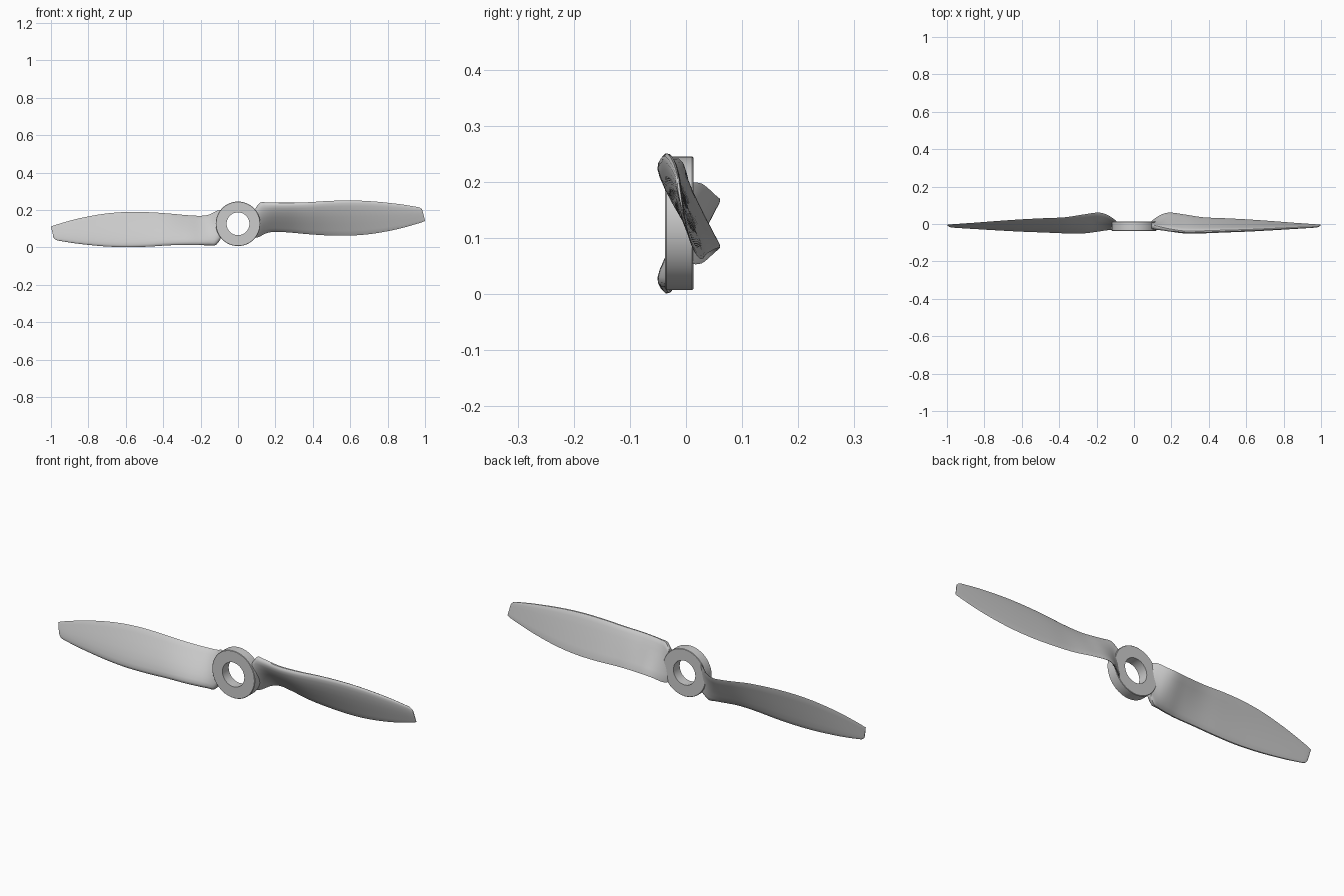
import bpy, bmesh, math
from mathutils import Vector, Matrix

if "Cube" in bpy.data.objects:
    bpy.data.objects.remove(bpy.data.objects["Cube"])

HUB = Vector((0, -0.012, 0.126))

# Blade stations: leading edge x,y,z | trailing edge x,y,z | thickness
STATIONS = [
    (0.095, -0.008, 0.212, 0.085, 0.005, 0.054, 0.034),
    (0.120, -0.018, 0.240, 0.110, 0.028, 0.055, 0.034),
    (0.155, -0.026, 0.240, 0.150, 0.052, 0.075, 0.033),
    (0.200, -0.035, 0.239, 0.195, 0.061, 0.083, 0.032),
    (0.270, -0.044, 0.238, 0.270, 0.051, 0.080, 0.030),
    (0.370, -0.043, 0.241, 0.370, 0.036, 0.071, 0.028),
    (0.480, -0.039, 0.248, 0.480, 0.031, 0.064, 0.025),
    (0.600, -0.035, 0.251, 0.600, 0.025, 0.063, 0.022),
    (0.720, -0.029, 0.246, 0.720, 0.017, 0.073, 0.019),
    (0.850, -0.022, 0.233, 0.850, 0.007, 0.097, 0.015),
    (0.930, -0.018, 0.221, 0.950, 0.000, 0.124, 0.011),
    (0.970, -0.016, 0.213, 0.990, -0.003, 0.137, 0.008),
    (0.986, -0.014, 0.200, 1.000, -0.005, 0.142, 0.004),
]

# Airfoil outline: chord fraction, thickness fraction (positive is the cambered front)
AIRFOIL = [(0, 0), (0.015, 0.26), (0.06, 0.46), (0.14, 0.58), (0.28, 0.64), (0.45, 0.58),
           (0.65, 0.42), (0.85, 0.22), (0.97, 0.10), (1, 0), (0.97, -0.07), (0.8, -0.14),
           (0.55, -0.24), (0.3, -0.34), (0.14, -0.38), (0.06, -0.34), (0.015, -0.22)]


def spline(rows, steps):
    """Catmull-Rom interpolation of whole station rows."""
    out = []
    for i in range(len(rows) - 1):
        p = [rows[max(0, min(len(rows) - 1, i + k))] for k in (-1, 0, 1, 2)]
        for s in range(steps):
            t = s / steps
            out.append([0.5 * (2 * b + (c - a) * t + (2 * a - 5 * b + 4 * c - d) * t * t
                               + (3 * b - a - 3 * c + d) * t ** 3) for a, b, c, d in zip(*p)])
    return out + [list(rows[-1])]


def finish(name, bm):
    bmesh.ops.recalc_face_normals(bm, faces=bm.faces)
    mesh = bpy.data.meshes.new(name)
    bm.to_mesh(mesh)
    bm.free()
    obj = bpy.data.objects.new(name, mesh)
    bpy.context.collection.objects.link(obj)
    bpy.context.view_layer.objects.active = obj
    obj.select_set(True)
    bpy.ops.object.shade_smooth_by_angle(angle=math.radians(40))
    obj.select_set(False)
    return obj


def make_blade(name, turn):
    bm = bmesh.new()
    rings = []
    for row in spline(STATIONS, 5):
        lead, trail, thick = Vector(row[:3]), Vector(row[3:6]), row[6]
        chord = trail - lead
        front = Vector((0, chord.z, -chord.y)).normalized()
        rings.append([bm.verts.new(lead + chord * u + front * v * thick) for u, v in AIRFOIL])
    n = len(AIRFOIL)
    for a, b in zip(rings, rings[1:]):
        for i in range(n):
            j = (i + 1) % n
            bm.faces.new((a[i], a[j], b[j], b[i]))
    bm.faces.new(rings[0])
    bm.faces.new(rings[-1])
    bmesh.ops.rotate(bm, verts=bm.verts, cent=HUB, matrix=Matrix.Rotation(turn, 3, 'Y'))
    return finish(name, bm)


# Hub ring: chamfered rectangle spun around the y axis
def make_hub():
    bm = bmesh.new()
    ri, ro, h, c = 0.061, 0.119, 0.025, 0.002
    profile = [(ri, -h), (ro - c, -h), (ro, -h + c), (ro, h - c), (ro - c, h), (ri, h)]
    seg = 64
    rings = []
    for k in range(seg):
        a = 2 * math.pi * k / seg
        rings.append([bm.verts.new(HUB + Vector((r * math.cos(a), y, r * math.sin(a))))
                      for r, y in profile])
    n = len(profile)
    for k in range(seg):
        a, b = rings[k], rings[(k + 1) % seg]
        for i in range(n):
            j = (i + 1) % n
            bm.faces.new((a[i], a[j], b[j], b[i]))
    return finish("hub_ring", bm)


make_hub()
make_blade("blade_right", 0)
make_blade("blade_left", math.pi)
